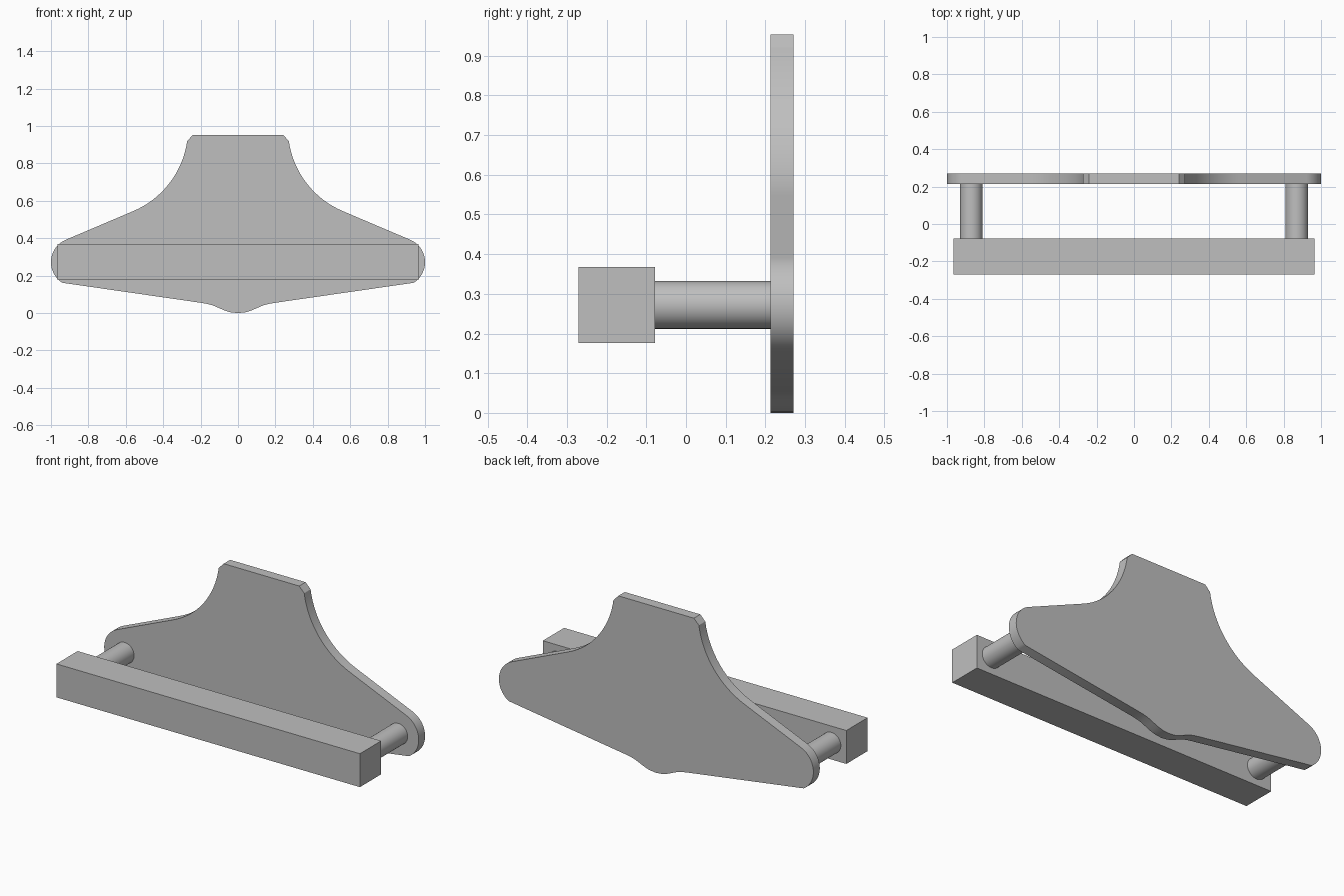
import bpy
import bmesh
from math import radians, cos, sin, pi
from mathutils import Matrix

default = bpy.data.objects.get("Cube")
if default:
    bpy.data.objects.remove(default, do_unlink=True)

grey = bpy.data.materials.new("plain grey")
grey.use_nodes = True
COLOUR = (0.52, 0.52, 0.52, 1)
grey.diffuse_color = COLOUR
grey.node_tree.nodes["Principled BSDF"].inputs["Base Color"].default_value = COLOUR


def finish(bm, name, smooth=False):
    """Turn a bmesh into a named grey object."""
    bmesh.ops.recalc_face_normals(bm, faces=bm.faces)
    mesh = bpy.data.meshes.new(name)
    bm.to_mesh(mesh)
    bm.free()
    mesh.materials.append(grey)
    obj = bpy.data.objects.new(name, mesh)
    bpy.context.collection.objects.link(obj)
    if smooth:
        bpy.ops.object.select_all(action='DESELECT')
        obj.select_set(True)
        bpy.context.view_layer.objects.active = obj
        bpy.ops.object.shade_smooth_by_angle(angle=radians(30))
    return obj


def arc(cx, cz, r, start, end, steps):
    angles = [radians(start + (end - start) * i / steps) for i in range(steps + 1)]
    return [(cx + r * cos(a), cz + r * sin(a)) for a in angles]


# Layout shared by the parts
POST_X, AXIS_Z = 0.87, 0.272
BAR_BACK, PLATE_FRONT, PLATE_BACK = -0.078, 0.213, 0.271

# Back plate: half outline from the top edge round to the bottom lobe, mirrored
half = [(0.24, 0.953)]
half += arc(0.747, 0.987, 0.48, 188, 247, 16)          # concave shoulder
half += arc(POST_X, AXIS_Z, 0.13, 67, -58, 20)         # rounded tip
half += [(0.20, 0.055), (0.165, 0.049), (0.135, 0.041), (0.10, 0.026),
         (0.07, 0.013), (0.04, 0.004)]                 # bottom lobe
outline = half + [(0, 0)] + [(-x, z) for x, z in reversed(half)]

bm = bmesh.new()
face = bm.faces.new([bm.verts.new((x, PLATE_FRONT, z)) for x, z in outline])
extruded = bmesh.ops.extrude_face_region(bm, geom=[face], use_keep_orig=True)
back = [v for v in extruded["geom"] if isinstance(v, bmesh.types.BMVert)]
bmesh.ops.translate(bm, verts=back, vec=(0, PLATE_BACK - PLATE_FRONT, 0))
finish(bm, "back_plate", smooth=True)

# Front bar
bm = bmesh.new()
bmesh.ops.create_cube(bm, size=1)
bmesh.ops.scale(bm, vec=(1.93, 0.193, 0.192), verts=bm.verts)
bmesh.ops.translate(bm, vec=(0, BAR_BACK - 0.0965, AXIS_Z), verts=bm.verts)
finish(bm, "front_bar")

# Round posts joining the bar to the plate
for side, sign in (("left", 1), ("right", -1)):
    bm = bmesh.new()
    bmesh.ops.create_cone(
        bm, cap_ends=True, segments=48, radius1=0.06, radius2=0.06,
        depth=PLATE_FRONT - BAR_BACK,
        matrix=Matrix.Translation((sign * POST_X, (PLATE_FRONT + BAR_BACK) / 2, AXIS_Z))
        @ Matrix.Rotation(pi / 2, 4, 'X'))
    finish(bm, side + "_post", smooth=True)
